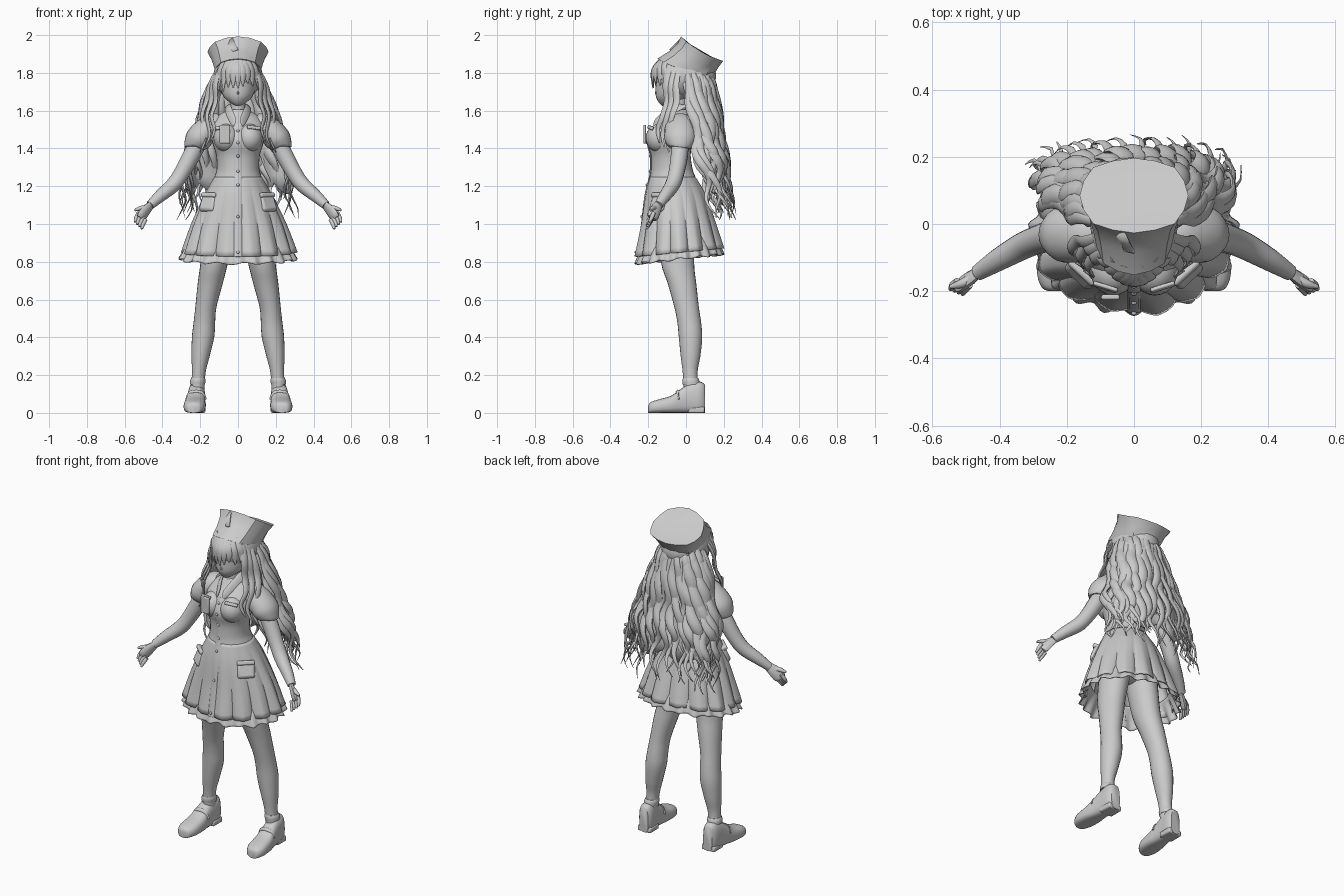
import bpy, math, random
from math import sin, cos, pi
from mathutils import Vector

random.seed(4)
cube = bpy.data.objects.get("Cube")
if cube:
    bpy.data.objects.remove(cube, do_unlink=True)

grey = bpy.data.materials.new("plain grey")
grey.use_nodes = True
grey.diffuse_color = (0.6, 0.6, 0.6, 1)
grey.node_tree.nodes["Principled BSDF"].inputs["Base Color"].default_value = (0.6, 0.6, 0.6, 1)


def spline(rows, k=4):
    """Catmull-Rom through rows of numbers."""
    out = []
    for i in range(len(rows) - 1):
        a, b, c, d = (rows[min(max(j, 0), len(rows) - 1)] for j in range(i - 1, i + 3))
        for s in range(k):
            t = s / k
            out.append(tuple(q + t / 2 * (r - p + t * (2*p - 5*q + 4*r - u + t * (3*(q - r) + u - p)))
                             for p, q, r, u in zip(a, b, c, d)))
    return out + [tuple(rows[-1])]


def spow(v, e):
    return math.copysign(abs(v)**e, v)


def finish(ob, angle=50):
    ob.data.materials.append(grey)
    bpy.ops.object.select_all(action='DESELECT')
    ob.select_set(True)
    bpy.context.view_layer.objects.active = ob
    bpy.ops.object.shade_smooth_by_angle(angle=math.radians(angle))
    return ob


def skin(name, rings, caps=True, closed=True, thick=0, angle=50):
    """Bridge equal rings of points into a surface."""
    n = len(rings[0])
    verts = [p for ring in rings for p in ring]
    faces = [(r*n + i, r*n + (i+1) % n, (r+1)*n + (i+1) % n, (r+1)*n + i)
             for r in range(len(rings) - 1) for i in range(n if closed else n - 1)]
    if caps:
        faces += [tuple(range(n))[::-1], tuple(range(len(verts) - n, len(verts)))]
    me = bpy.data.meshes.new(name)
    me.from_pydata(verts, [], faces)
    ob = bpy.data.objects.new(name, me)
    bpy.context.collection.objects.link(ob)
    bpy.ops.object.select_all(action='DESELECT')
    ob.select_set(True)
    bpy.context.view_layer.objects.active = ob
    bpy.ops.object.mode_set(mode='EDIT')
    bpy.ops.mesh.select_all(action='SELECT')
    bpy.ops.mesh.normals_make_consistent(inside=False)
    bpy.ops.object.mode_set(mode='OBJECT')
    if thick:
        ob.modifiers.new("thickness", 'SOLIDIFY').thickness = thick
    return finish(ob, angle)


def loft(name, rows, n=24, fold=None, caps=True, thick=0):
    """Stack ellipses given as (z, x centre, y centre, x radius, y radius)."""
    rings = []
    for z, cx, cy, rx, ry in spline(rows):
        ring = []
        for i in range(n):
            a = 2*pi*i / n
            f, dz = fold(a, z) if fold else (0, 0)
            ring.append((cx + (rx + f)*sin(a), cy - (ry + f)*cos(a), z + dz))
        rings.append(ring)
    return skin(name, rings, caps, thick=thick)


def tube(name, pts, out=(0, -1, 0), flat=1, n=10, k=4):
    """Sweep along (x, y, z, radius); flat scales it along the outward direction."""
    pts = spline(pts, k)
    rings = []
    for i, p in enumerate(pts):
        d = (Vector(pts[min(i+1, len(pts)-1)][:3]) - Vector(pts[max(i-1, 0)][:3])).normalized()
        side = d.cross(Vector(out)).normalized()
        up = side.cross(d)
        rings.append([Vector(p[:3]) + p[3]*(side*cos(2*pi*j/n) + up*flat*sin(2*pi*j/n)) for j in range(n)])
    return skin(name, rings)


def ball(name, loc, scale):
    bpy.ops.mesh.primitive_uv_sphere_add(segments=24, ring_count=14, location=loc)
    ob = bpy.context.object
    ob.name, ob.scale = name, scale
    return finish(ob)


def box(name, loc, size, turn=(0, 0, 0), bevel=0.01):
    bpy.ops.mesh.primitive_cube_add(size=1, location=loc, rotation=turn)
    ob = bpy.context.object
    ob.name, ob.scale = name, size
    bpy.ops.object.transform_apply(location=False, rotation=False, scale=True)
    b = ob.modifiers.new("round", 'BEVEL')
    b.width, b.segments = bevel, 2
    return finish(ob)


# Head and neck
loft("head", [(1.625, 0, -.11, .012, .015), (1.645, 0, -.095, .045, .05), (1.68, 0, -.07, .08, .09),
              (1.74, 0, -.05, .097, .112), (1.8, 0, -.04, .1, .12), (1.88, 0, -.03, .07, .09)])
ball("nose", (0, -.155, 1.695), (.006, .01, .012))
loft("neck", [(1.55, 0, -.045, .05, .05), (1.6, 0, -.04, .04, .042), (1.67, 0, -.04, .04, .045)])

# Dress bodice and pleated skirt
bodice = [(1.605, 0, -.04, .052, .055), (1.57, 0, -.045, .11, .075), (1.52, 0, -.065, .14, .1),
          (1.46, 0, -.08, .14, .115), (1.42, 0, -.085, .132, .115), (1.36, 0, -.08, .115, .105),
          (1.29, 0, -.075, .113, .11), (1.25, 0, -.07, .125, .12)]
flare = [(1.25, 0, -.07, .125, .12), (1.15, 0, -.055, .18, .16), (1.0, 0, -.042, .247, .192),
         (.85, 0, -.035, .297, .225)]


def pleat(a, z):
    t = min(1, (1.25 - z) / .4)
    saw = (a * 7 / pi + .5) % 1
    return .03*t**1.4*(abs(2*saw - 1)**.6 - .55) + .007*t*sin(5*a), -.022*t*cos(a)


def frill(a, z):
    t = (.93 - z) / .12
    return .011*t*cos(22*a), -.025*cos(a) + .006*t*sin(13*a)


loft("bodice", bodice, 32)
loft("skirt", flare, 154, fold=pleat, caps=False, thick=.006)
loft("hem_frill", [(.93, 0, -.035, .25, .18), (.87, 0, -.035, .28, .208), (.815, 0, -.035, .308, .229)],
     154, fold=frill, caps=False, thick=.005)
ball("hips", (0, -.045, 1.08), (.14, .11, .13))

# Front placket and buttons
front = spline(bodice[2:] + flare[1:])
tube("placket", [(0, r[2] - r[4] - .001, r[0] - max(0, 1.25 - r[0])*.06, .02) for r in front], flat=.25, n=8, k=1)
for r in front[2::5]:
    ball("button", (0, r[2] - r[4] - .006, r[0]), (.008, .006, .008))

# Collar, bust and pockets
for s in (-1, 1):
    tube("collar", [(0, .018, 1.63, .016), (s*.05, -.02, 1.625, .022), (s*.05, -.09, 1.595, .026),
                    (s*.028, -.15, 1.545, .024), (s*.022, -.17, 1.52, .006)], (s, -1, .5), .25)
    ball("bust", (s*.062, -.14, 1.455), (.068, .073, .075))
    box("chest_flap", (s*.085, -.188, 1.51), (.075, .012, .02), (-.45, s*.12, s*.3), .004)
    box("hip_pocket", (s*.155, -.145, 1.11), (.1, .035, .095), (-.4, 0, s*.75), .015)
    box("hip_pocket_flap", (s*.15, -.14, 1.15), (.1, .038, .025), (-.4, 0, s*.75), .008)
box("name_tag", (-.07, -.218, 1.475), (.055, .015, .1), (0, 0, 0), .005)

for s in (-1, 1):
    # Leg
    loft("leg", [(1.02, s*.09, -.05, .085, .1), (.8, s*.125, -.045, .073, .088), (.68, s*.148, -.02, .066, .075),
                 (.56, s*.17, .003, .056, .065), (.48, s*.178, .017, .057, .063), (.4, s*.185, .024, .059, .062),
                 (.3, s*.198, .024, .048, .052), (.21, s*.208, .022, .036, .039), (.1, s*.215, .03, .036, .04)])
    # Shoe, swept from toe to heel
    rings = []
    for y, w, h in spline([(-.2, .018, .035), (-.19, .04, .055), (-.15, .057, .07), (-.08, .057, .09),
                           (-.03, .05, .125), (.02, .046, .155), (.075, .044, .165), (.1, .03, .15)], 3):
        ring = []
        for i in range(20):
            c, q = cos(pi*i/10), sin(pi*i/10)
            ring.append((s*(.222 - .06*y) + w*spow(c, .6) * (1 - .18*max(q, 0)), y, h*(.5 + .5*spow(q, .6))))
        rings.append(ring)
    skin("shoe", rings)
    box("heel", (s*.217, .055, .016), (.088, .088, .032), bevel=.008)
    tube("shoe_strap", [(s*.222 - .048, -.04, .07, .01), (s*.222 - .028, -.046, .11, .01),
                        (s*.222 + .028, -.046, .11, .01), (s*.222 + .048, -.04, .07, .01)], (0, -1, 1), .5)
    loft("sock_cuff", [(.15, s*.215, .028, .04, .045), (.17, s*.213, .026, .041, .045),
                       (.185, s*.211, .024, .036, .04)])
    # Puffed sleeve, arm and hand
    tube("sleeve", [(s*.09, -.03, 1.545, .045), (s*.13, -.03, 1.525, .064), (s*.175, -.03, 1.488, .07),
                    (s*.212, -.03, 1.447, .07), (s*.234, -.032, 1.415, .055), (s*.237, -.033, 1.405, .043)],
         flat=1.2, n=20)
    tube("arm", [(s*.2, -.03, 1.45, .045), (s*.245, -.035, 1.365, .046), (s*.295, -.05, 1.275, .042),
                 (s*.34, -.07, 1.21, .04), (s*.41, -.11, 1.15, .033), (s*.465, -.145, 1.1, .024)], n=14)
    tube("palm", [(s*.455, -.14, 1.105, .023), (s*.485, -.16, 1.075, .034), (s*.508, -.175, 1.045, .036),
                  (s*.518, -.18, 1.03, .028)], (s*-.6, -.6, -.3), .5)
    for i in range(4):
        u = (i - 1.5) * .012
        tube("finger", [(s*(.508 + u), -.176 + u*.3, 1.042 + u, .011), (s*(.522 + u), -.19 + u*.4, 1.013 + u, .0105),
                        (s*(.528 + u), -.202 + u*.4, .992 + u, .006)], n=8)
    tube("thumb", [(s*.48, -.162, 1.085, .016), (s*.515, -.178, 1.083, .013), (s*.547, -.187, 1.073, .006)], n=8)

# Hat: flared faceted crown leaning back, with a slumped top
rings = []
for t, size in ((0, 1), (.35, .97), (.7, .96), (1, 1), (1, .6)):
    ring = []
    for i in range(16):
        a = pi*i/8
        corner = size * (1.03 if i % 4 == 2 else .97)
        c = cos(a) * (.6 if size < .7 else 1)
        low = 1.81 + .065*c
        high = 1.91 + .065*c + .018*c*c
        ring.append(((.125 + .042*t)*corner*sin(a), -.014 + .099*t - (.142 - .027*t)*corner*cos(a)
                     + .02*sin(pi*t)*max(0, cos(a)), low + (high - low)*t))
    rings.append(ring)
skin("hat", rings, angle=35)
skin("hat_fold", [[(-.085, -.02, 1.945), (-.03, -.028, 1.985)], [(-.06, -.075, 1.9), (0, -.088, 1.925)]],
     caps=False, closed=False, thick=.006)

# Hair cap, fringe and face locks
ball("hair_cap", (0, -.005, 1.785), (.13, .165, .125))
for i in range(9):
    u = (i - 4) / 4
    tip = 1.735 - .03*u*u + random.uniform(-.02, .02)
    tube("fringe", [(u*.06, -.125 + .02*u*u, 1.88, .018), (u*.085, -.168 + .05*u*u, 1.83, .023),
                    (u*.1, -.18 + .07*u*u, 1.785, .019), (u*.105, -.176 + .07*u*u, tip, .003)],
         (u, -1, 0), .4, 8)
for s in (-1, 1):
    for j in range(3):
        o = .025*j
        tube("face_lock", [(s*.09, -.09 + o, 1.84, .02), (s*(.12 + o/2), -.105 + o, 1.74, .022),
                           (s*(.118 + o), -.1 + o, 1.65, .02), (s*(.14 + o), -.125 + o, 1.57, .016),
                           (s*(.125 + o), -.15 + o, 1.5 - o, .012), (s*(.15 + o), -.14 + o, 1.43 - o, .003)],
             (s, -.6, 0), .45, 8)


def mane(a, z, inset=0):
    """Point of the long hair at angle a from the back and height z."""
    t = min(1, max(0, (1.78 - z) / .43))
    low = max(0, 1.35 - z)
    tuck = inset + max(0, z - 1.76)*.6
    e = 1 - .12*t
    return ((.138 + .14*t - tuck + .08*low)*spow(sin(a), e),
            .01 + .075*t + .24*low + (.14 - .015*t - .12*low - tuck)*spow(cos(a), e), z)


# Long wavy hair: an under-layer with loose strands over it
skin("hair_back", [[mane(a, z - .06*abs(sin(4*a))*(z < 1.25), .018 + .01*cos(9*a + 14*z))
                    for a in (1.45*(i - 24)/24 for i in range(49))]
                   for z in (1.82 - .04*k for k in range(16))], caps=False, closed=False, thick=.014)
for layer, count, inset in ((0, 23, 0), (1, 16, .03)):
    for i in range(count):
        a = (2*i/(count - 1) - 1) * 1.62
        end = random.uniform(1.01, 1.13) + .04*layer
        ph, freq, w = random.uniform(0, 2*pi), random.uniform(22, 30), random.uniform(.022, .032)
        pts = []
        for k in range(17):
            t = k / 16
            z = 1.84 + (end - 1.84)*t
            x, y, _ = mane(a, z, inset)
            sway = (.004 + .024*t) * sin(ph + freq*z)
            bob = (.003 + .018*t) * cos(ph + freq*z)
            r = w * min(1, .5 + 2*t) * (1 - max(0, t - .6)/.43)
            pts.append((x + sway*cos(a) + bob*sin(a), y - sway*sin(a) + bob*cos(a), z, r))
        tube("hair_strand", pts, (sin(a), cos(a), 0), .5, 8, 2)
